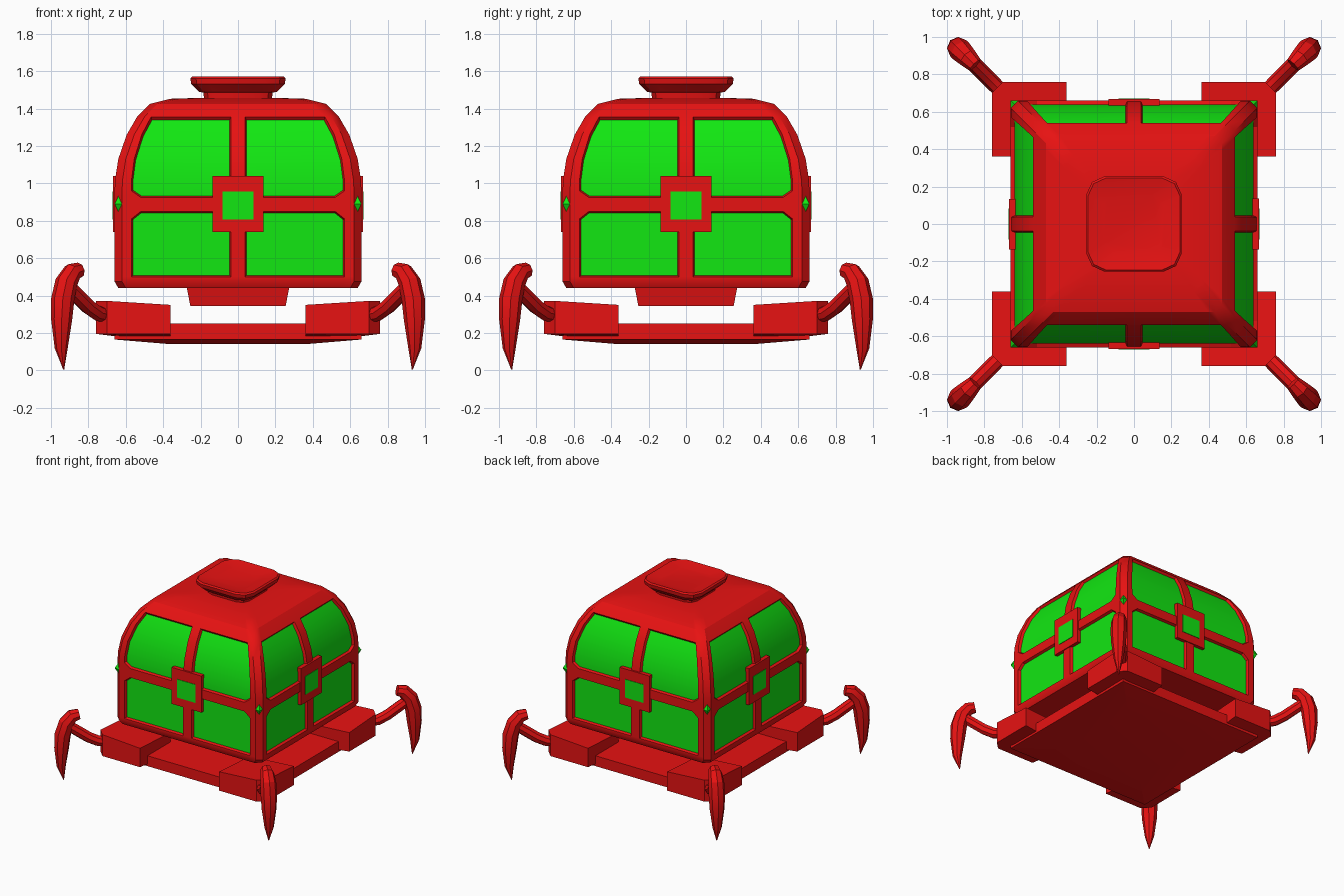
import bpy, bmesh, math
from mathutils import Vector, Matrix

if "Cube" in bpy.data.objects:
    bpy.data.objects.remove(bpy.data.objects["Cube"])


def material(name, color):
    m = bpy.data.materials.new(name)
    m.use_nodes = True
    m.diffuse_color = color
    m.node_tree.nodes["Principled BSDF"].inputs["Base Color"].default_value = color
    return m


RED = material("red", (0.8, 0.006, 0.006, 1))
GREEN = material("green", (0.006, 0.8, 0.006, 1))


def finish(bm, name, mats, angle=30):
    mesh = bpy.data.meshes.new(name)
    bm.to_mesh(mesh)
    bm.free()
    for m in mats:
        mesh.materials.append(m)
    ob = bpy.data.objects.new(name, mesh)
    bpy.context.collection.objects.link(ob)
    bpy.ops.object.select_all(action='DESELECT')
    ob.select_set(True)
    bpy.context.view_layer.objects.active = ob
    bpy.ops.object.shade_smooth_by_angle(angle=math.radians(angle))
    return ob


def loft(rings):
    """Skin closed rings of points and cap both ends; also return face rows."""
    bm = bmesh.new()
    vs = [[bm.verts.new(p) for p in ring] for ring in rings]
    n = len(vs[0])
    rows = [[bm.faces.new((a[i], a[(i + 1) % n], b[(i + 1) % n], b[i]))
             for i in range(n)] for a, b in zip(vs, vs[1:])]
    bm.faces.new(vs[0][::-1])
    bm.faces.new(vs[-1])
    bmesh.ops.recalc_face_normals(bm, faces=bm.faces[:])
    return bm, rows


def four_fold(points, z):
    """Repeat points of the +x side around the four sides."""
    return [Matrix.Rotation(k * math.pi / 2, 3, 'Z') @ Vector((x, y, z))
            for k in range(4) for x, y in points]


def square(w, z):
    return four_fold([(w, w)], z)


def rounded(w, z):
    return four_fold([(w, -.62 * w), (w, .62 * w), (.88 * w, .88 * w)], z)


def around(ob, name, start=0.0):
    """Place the object and three linked copies around the vertical axis."""
    for k in range(4):
        o = ob if k == 0 else ob.copy()
        if k:
            bpy.context.collection.objects.link(o)
        o.name = f"{name}_{k + 1}"
        o.rotation_euler.z = start + k * math.pi / 2


def box(name, lo, hi, mat):
    bm, _ = loft([[(lo[0], lo[1], z), (hi[0], lo[1], z), (hi[0], hi[1], z), (lo[0], hi[1], z)]
                  for z in (lo[2], hi[2])])
    return finish(bm, name, [mat])


def diagonal_sweep(path, sides):
    """Tube through (distance, height, radius) points in the corner plane."""
    out = Vector((1, 1, 0)).normalized()
    across = Vector((-1, 1, 0)).normalized()
    pts = [Vector((d, d, z)) for d, z, r in path]
    rings = []
    for i, p in enumerate(pts):
        t = (pts[min(i + 1, len(pts) - 1)] - pts[max(i - 1, 0)]).normalized()
        side = across.cross(t)
        rings.append([p + path[i][2] * (math.cos(a) * side + math.sin(a) * across)
                      for a in (2 * math.pi * j / sides for j in range(sides))])
    return loft(rings)[0]


# Cabin: half width, height, frame margin beside the panels
profile = [(.64, .44, .09), (.66, .475, .09), (.66, .5, .09), (.66, .81, .09),
           (.66, .85, .14), (.66, .925, .14), (.66, .96, .09), (.657, 1.02, .088),
           (.64, 1.13, .085), (.595, 1.26, .08), (.54, 1.355, .075),
           (.47, 1.425, .075), (.36, 1.452, .07), (.2, 1.457, .06)]
rings = []
for w, z, m in profile:
    ys = (.04 - w, m - w, -.038, .038, w - m, w - .04)
    rings.append(four_fold([(w, y) for y in ys], z))
bm, rows = loft(rings)
panels = [f for r, row in enumerate(rows) if r in (2, 3, 5, 6, 7, 8, 9)
          for i, f in enumerate(row) if i % 6 in (1, 3)]
for f in panels:
    f.material_index = 1
walls = bmesh.ops.inset_region(bm, faces=panels, thickness=.008, depth=-.02,
                               use_even_offset=True, use_boundary=True)
for f in walls["faces"]:
    f.material_index = 0
finish(bm, "cabin", [RED, GREEN])

# Roof cap with a shallow dish, and pedestal under the cabin
bm, _ = loft([rounded(w, z) for w, z in ((.18, 1.44), (.185, 1.485), (.21, 1.49), (.25, 1.53),
                                        (.255, 1.56), (.245, 1.57), (.16, 1.55))])
finish(bm, "roof_cap", [RED], 25)
finish(loft([square(.255, .345), square(.275, .45)])[0], "pedestal", [RED])

# Square boss with a window in the middle of every side
around(box("side_boss", (.63, -.135, .74), (.668, .135, 1.04), RED), "side_boss")
around(box("boss_window", (.665, -.082, .807), (.672, .082, .957), GREEN), "boss_window")

# Corner gems
gem = diagonal_sweep([(.627, .822, .001), (.627, .89, .046), (.627, .958, .001)], 4)
around(finish(gem, "corner_gem", [GREEN], 10), "corner_gem")

# Base plate with a shallow raised rim underneath
bm, _ = loft([square(.36, .14), square(.66, .165), square(.66, .25)])
finish(bm, "base_plate", [RED], 5)

# Tilted corner blocks, cut off where the legs leave
outline = [(.36, .36), (.76, .36), (.76, .70), (.70, .76), (.36, .76)]
low, high = [], []
for x, y in outline:
    u, v = (x - .36) / .4, (y - .36) / .4
    low.append((x, y, .145 + .05 * (u + v - u * v)))
    high.append((x, y, .325 + .025 * (u + v)))
around(finish(loft([low, high])[0], "corner_block", [RED], 5), "corner_block")

# Legs and claws
leg = diagonal_sweep([(.70, .295, .04), (.75, .305, .042), (.80, .34, .042),
                      (.86, .40, .042), (.92, .46, .04)], 8)
around(finish(leg, "leg", [RED], 35), "leg")
claw = diagonal_sweep([(.932, .005, .003), (.945, .12, .035), (.943, .27, .056),
                       (.937, .38, .062), (.918, .47, .06), (.885, .525, .052),
                       (.85, .535, .042)], 8)
around(finish(claw, "claw", [RED], 25), "claw")
